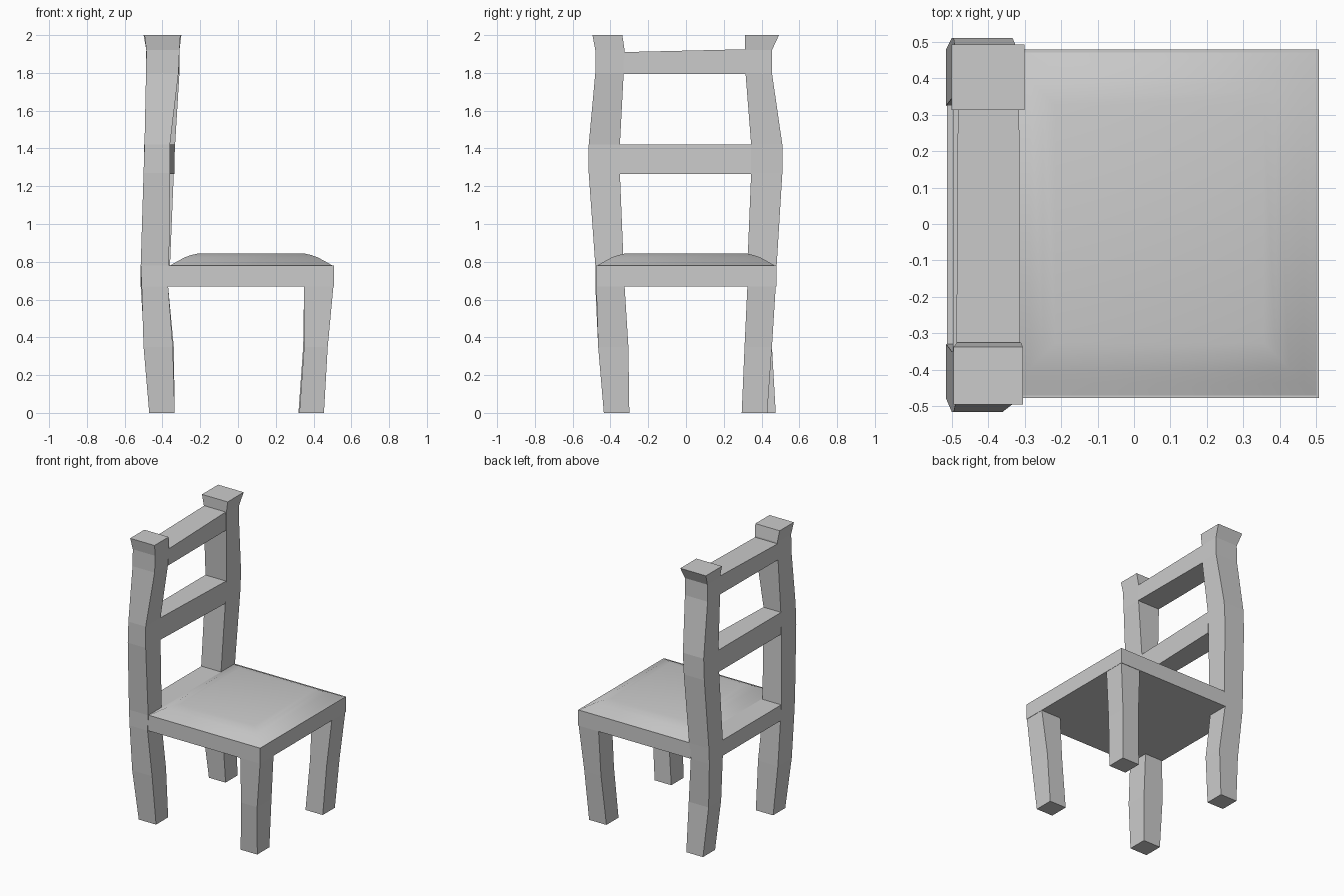
import bpy


def make(name, verts, faces):
    mesh = bpy.data.meshes.new(name)
    mesh.from_pydata(verts, [], faces)
    mesh.update()
    obj = bpy.data.objects.new(name, mesh)
    bpy.context.collection.objects.link(obj)
    return obj


def loft(name, rings):
    """Stack of rectangles (z, x0, x1, y0, y1), bottom to top, capped."""
    verts, faces = [], []
    for z, x0, x1, y0, y1 in rings:
        verts += [(x0, y0, z), (x1, y0, z), (x1, y1, z), (x0, y1, z)]
    for k in range(len(rings) - 1):
        for i in range(4):
            a, b = 4 * k + i, 4 * k + (i + 1) % 4
            faces.append((a, b, b + 4, a + 4))
    n = len(verts)
    faces += [(3, 2, 1, 0), (n - 4, n - 3, n - 2, n - 1)]
    return make(name, verts, faces)


# Back posts, each running from the floor to a flared top
loft("back_post_right", [
    (0.00, -0.47, -0.335, -0.435, -0.30),
    (0.35, -0.50, -0.345, -0.465, -0.31),
    (0.67, -0.51, -0.37, -0.48, -0.325),
    (0.78, -0.515, -0.365, -0.48, -0.33),
    (1.27, -0.50, -0.36, -0.515, -0.35),
    (1.42, -0.495, -0.36, -0.515, -0.35),
    (1.80, -0.487, -0.315, -0.48, -0.33),
    (1.92, -0.485, -0.31, -0.48, -0.325),
    (2.00, -0.495, -0.305, -0.495, -0.337)])
loft("back_post_left", [
    (0.00, -0.465, -0.335, 0.34, 0.475),
    (0.35, -0.495, -0.34, 0.315, 0.455),
    (0.67, -0.515, -0.37, 0.325, 0.475),
    (0.78, -0.515, -0.36, 0.325, 0.48),
    (1.27, -0.50, -0.34, 0.345, 0.51),
    (1.42, -0.495, -0.333, 0.345, 0.51),
    (1.80, -0.487, -0.31, 0.315, 0.455),
    (1.92, -0.485, -0.31, 0.313, 0.455),
    (2.00, -0.50, -0.30, 0.313, 0.492)])

# Front legs
loft("front_leg_right", [
    (0.00, 0.325, 0.455, -0.435, -0.30),
    (0.35, 0.35, 0.475, -0.465, -0.305),
    (0.67, 0.35, 0.505, -0.475, -0.325)])
loft("front_leg_left", [
    (0.00, 0.32, 0.455, 0.295, 0.43),
    (0.35, 0.345, 0.475, 0.31, 0.455),
    (0.67, 0.35, 0.505, 0.325, 0.475)])

# Seat frame, notched around the back posts
plan = [(-0.37, -0.477), (0.507, -0.477), (0.507, 0.478), (-0.37, 0.478),
        (-0.37, 0.326), (-0.513, 0.326), (-0.513, -0.329), (-0.37, -0.329)]
n = len(plan)
make("seat_frame",
     [(x, y, z) for z in (0.67, 0.78) for x, y in plan],
     [tuple(range(n))[::-1], tuple(range(n, 2 * n))]
     + [(i, (i + 1) % n, (i + 1) % n + n, i + n) for i in range(n)])

# Padded cushion with a smooth rounded edge
profile = [(0, 0.78), (0.035, 0.80), (0.075, 0.822), (0.11, 0.835), (0.145, 0.843)]
cushion = loft("cushion", [(z, -0.36 + d, 0.50 - d, -0.47 + d, 0.47 - d)
                           for d, z in profile])
bpy.context.view_layer.objects.active = cushion
cushion.select_set(True)
bpy.ops.object.shade_smooth_by_angle(angle=0.8)


# Back rails between the posts: each end is (y, x_back, x_front, z_bottom, z_top)
def rail(name, *ends):
    verts = []
    for y, x0, x1, z0, z1 in ends:
        verts += [(x0, y, z0), (x1, y, z0), (x1, y, z1), (x0, y, z1)]
    faces = [(a, a + 4, (a + 1) % 4 + 4, (a + 1) % 4) for a in range(4)]
    make(name, verts, faces + [(0, 1, 2, 3), (7, 6, 5, 4)])


rail("middle_rail", (-0.35, -0.497, -0.36, 1.265, 1.42),
     (0.345, -0.497, -0.335, 1.265, 1.42))
rail("top_rail", (-0.33, -0.487, -0.312, 1.795, 1.91),
     (0.315, -0.483, -0.315, 1.795, 1.925))
